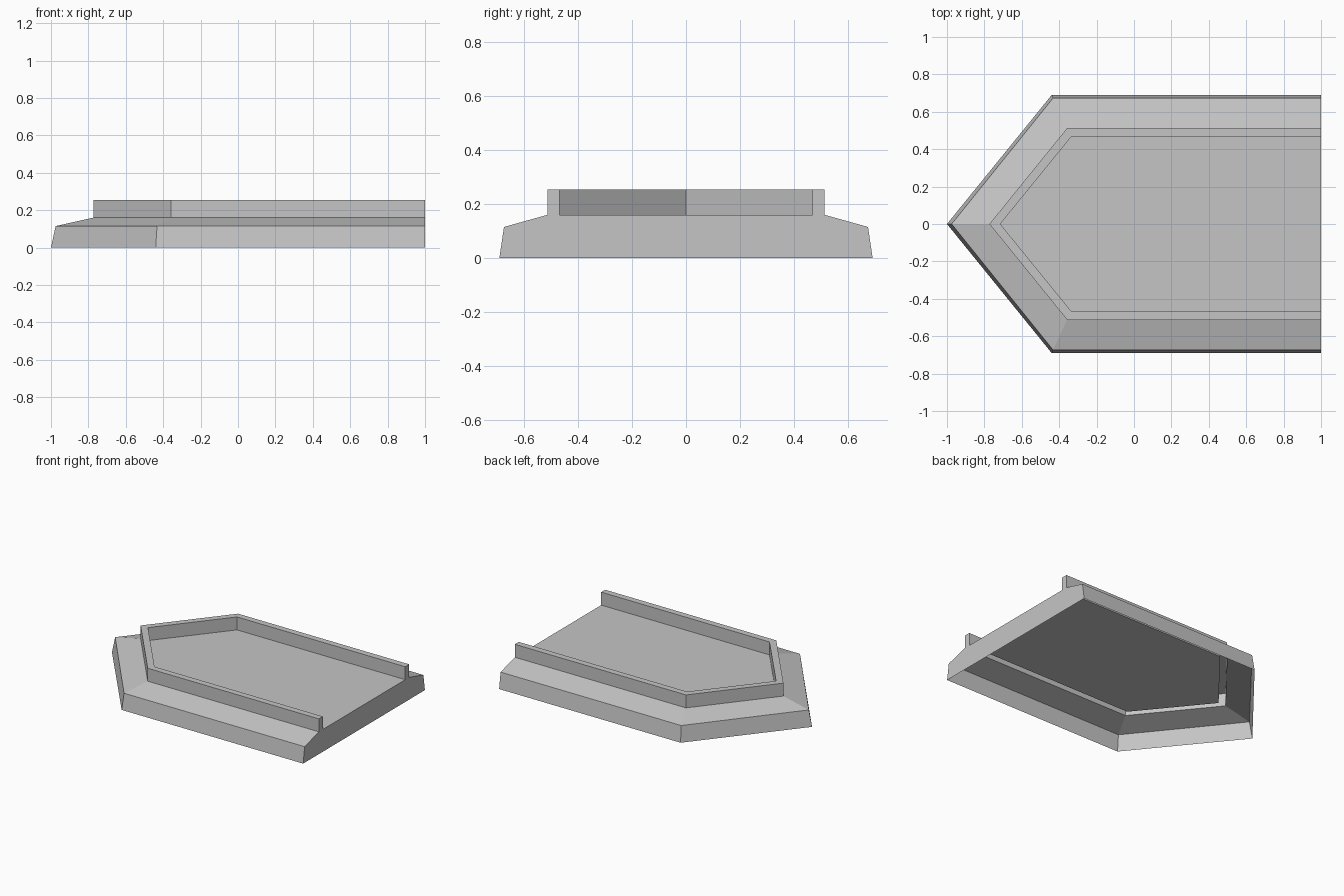
import bpy
import bmesh

cube = bpy.data.objects.get("Cube")
if cube:
    bpy.data.objects.remove(cube, do_unlink=True)

# One plain grey for the whole model
grey = bpy.data.materials.new("plain grey")
grey.use_nodes = True
colour = (0.56, 0.56, 0.56, 1)
grey.diffuse_color = colour
grey.node_tree.nodes["Principled BSDF"].inputs["Base Color"].default_value = colour

BACK = 1.0  # x of the flat end


def outline(tip, corner, half, z):
    """Pointed outline, open at the flat end."""
    return [(BACK, half, z), (corner, half, z), (tip, 0, z),
            (corner, -half, z), (BACK, -half, z)]


def make_part(name, polygons):
    bm = bmesh.new()
    for poly in polygons:
        bm.faces.new([bm.verts.new(p) for p in poly])
    bmesh.ops.remove_doubles(bm, verts=bm.verts, dist=0.0001)
    bmesh.ops.recalc_face_normals(bm, faces=bm.faces)
    # Sheets point up and outward
    mesh = bpy.data.meshes.new(name)
    bm.to_mesh(mesh)
    bm.free()
    mesh.materials.append(grey)
    obj = bpy.data.objects.new(name, mesh)
    bpy.context.collection.objects.link(obj)
    return obj


def band(low, high):
    """Quads joining two outlines."""
    return [(low[i], high[i], high[i + 1], low[i + 1])
            for i in range(len(low) - 1)]


# Outlines from the ground up, over the rim and down to the floor
ground = outline(-1.0, -0.44, 0.69, 0)
shoulder = outline(-0.975, -0.433, 0.673, 0.115)
rim_foot = outline(-0.773, -0.358, 0.512, 0.16)
rim_outer = outline(-0.773, -0.358, 0.512, 0.253)
rim_inner = outline(-0.715, -0.335, 0.467, 0.253)
floor_edge = outline(-0.715, -0.335, 0.467, 0.16)
rings = [ground, shoulder, rim_foot, rim_outer, rim_inner, floor_edge]

# Hollow shell parts, open underneath
make_part("outer_wall", band(ground, shoulder))
make_part("sloped_deck", band(shoulder, rim_foot))
make_part("raised_rim", band(rim_foot, rim_outer) + band(rim_outer, rim_inner)
          + band(rim_inner, floor_edge))
make_part("floor", [floor_edge[::-1]])

# Flat end plate following the cross-section
make_part("end_plate", [[r[0] for r in rings] + [r[-1] for r in reversed(rings)]])
